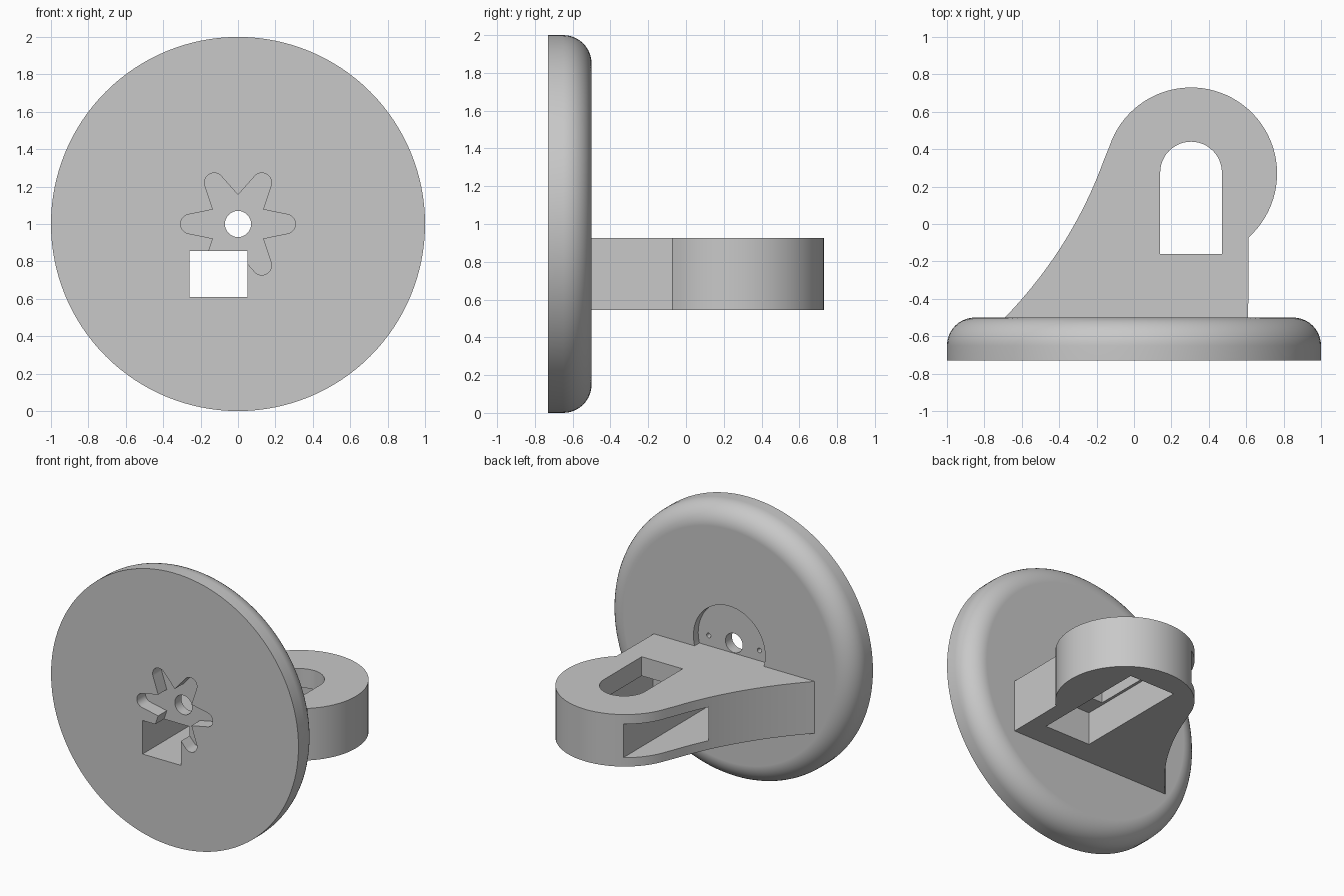
import bpy, bmesh
from math import sin, cos, pi, radians
from mathutils import Vector, Matrix

if "Cube" in bpy.data.objects:
    bpy.data.objects.remove(bpy.data.objects["Cube"], do_unlink=True)

grey = bpy.data.materials.new("plain grey")
grey.use_nodes = True
grey.diffuse_color = (0.58, 0.58, 0.58, 1)
grey.node_tree.nodes["Principled BSDF"].inputs["Base Color"].default_value = (0.58, 0.58, 0.58, 1)


def finish(name, bm):
    bmesh.ops.recalc_face_normals(bm, faces=bm.faces)
    mesh = bpy.data.meshes.new(name)
    bm.to_mesh(mesh)
    bm.free()
    mesh.materials.append(grey)
    obj = bpy.data.objects.new(name, mesh)
    bpy.context.collection.objects.link(obj)
    return obj


def prism(name, outline, axis, lo, hi):
    """Extrude a 2D outline along y (outline in x, z) or z (outline in x, y)."""
    place = (lambda a, b, c: (a, c, b)) if axis == "y" else (lambda a, b, c: (a, b, c))
    bm = bmesh.new()
    face = bm.faces.new([bm.verts.new(place(a, b, lo)) for a, b in outline])
    moved = bmesh.ops.extrude_face_region(bm, geom=[face])["geom"]
    verts = [v for v in moved if isinstance(v, bmesh.types.BMVert)]
    bmesh.ops.translate(bm, verts=verts, vec=place(0, 0, hi - lo))
    return finish(name, bm)


def arc(cx, cy, r, start, end, n):
    angles = [radians(start + (end - start) * i / n) for i in range(n + 1)]
    return [(cx + r * cos(a), cy + r * sin(a)) for a in angles]


def circle(cx, cy, r, n=48):
    return arc(cx, cy, r, 0, 360, n)[:-1]


def rect(x0, x1, y0, y1):
    return [(x0, y0), (x1, y0), (x1, y1), (x0, y1)]


def combine(target, other, operation):
    mod = target.modifiers.new("combine", "BOOLEAN")
    mod.operation, mod.solver, mod.object = operation, "EXACT", other
    bpy.context.view_layer.objects.active = target
    bpy.ops.object.modifier_apply(modifier=mod.name)
    bpy.data.objects.remove(other, do_unlink=True)


# Round plate with a rounded back rim, turned about the y axis
FRONT, BACK = -0.73, -0.5
profile = [(0, FRONT), (1, FRONT)] + arc(0.85, BACK - 0.15, 0.15, 0, 90, 10) + [(0, BACK)]
bm = bmesh.new()
verts = [bm.verts.new((r, y, 1)) for r, y in profile]
edges = [bm.edges.new(pair) for pair in zip(verts, verts[1:])]
bmesh.ops.spin(bm, geom=verts + edges, cent=(0, 0, 1), axis=(0, 1, 0),
               angle=2 * pi, steps=128, use_duplicate=False)
bmesh.ops.remove_doubles(bm, verts=bm.verts, dist=0.0001)
bmesh.ops.dissolve_limit(bm, angle_limit=0.001, verts=bm.verts, edges=bm.edges)
bracket = finish("round_plate_with_arm", bm)

# Shallow round recess on the back of the plate
FLOOR = BACK - 0.055
combine(bracket, prism("recess", circle(0, 1, 0.29, 64), "y", FLOOR, -0.4), "DIFFERENCE")

# Arm: concave flank, round end, straight flank
p0, p1, p2 = Vector((-0.69, BACK)), Vector((-0.304, -0.1)), Vector((-0.137, 0.412))
flank = [(p0 * (1 - t) ** 2 + p1 * 2 * t * (1 - t) + p2 * t * t)[:]
         for t in (i / 16 for i in range(16))]
outline = [(0.61, FLOOR - 0.02), (-0.69, FLOOR - 0.02)] + flank
outline += arc(0.305, 0.27, 0.46, 162, -48, 48)
combine(bracket, prism("arm", outline, "z", 0.545, 0.925), "UNION")

# Round-ended slot above a wider rectangular pocket
slot = [(0.14, -0.16), (0.47, -0.16)] + arc(0.305, 0.275, 0.165, 0, 180, 24)
combine(bracket, prism("slot", slot, "z", 0.7, 1.1), "DIFFERENCE")
combine(bracket, prism("pocket", rect(0.12, 0.49, -0.32, 0.55), "z", 0.4, 0.785), "DIFFERENCE")

# Six-armed star pocket in the front face
star = []
for k in range(6):
    turn = Matrix.Rotation(radians(60 * k), 2)
    lobe = arc(0.255, 0, 0.052, -82, 82, 12) + [(0.155 * cos(pi / 6), 0.155 * sin(pi / 6))]
    star += [(p.x, p.y + 1) for p in (turn @ Vector(q) for q in lobe)]
combine(bracket, prism("star", star, "y", -0.9, FRONT + 0.1), "DIFFERENCE")

# Centre hole, two small blind holes and the square tunnel
combine(bracket, prism("centre_hole", circle(0, 1, 0.07), "y", -0.9, -0.3), "DIFFERENCE")
for side in (-1, 1):
    hole = prism("small_hole", circle(side * 0.205, 1, 0.017, 16), "y", FLOOR - 0.05, -0.4)
    combine(bracket, hole, "DIFFERENCE")
combine(bracket, prism("tunnel", rect(-0.26, 0.05, 0.61, 0.855), "y", -0.9, 0.9), "DIFFERENCE")

# Smooth curved walls, crisp edges
bpy.ops.object.select_all(action="DESELECT")
bracket.select_set(True)
bpy.context.view_layer.objects.active = bracket
bpy.ops.object.shade_smooth_by_angle(angle=radians(25))
weighted = bracket.modifiers.new("even_shading", "WEIGHTED_NORMAL")
weighted.keep_sharp = True
